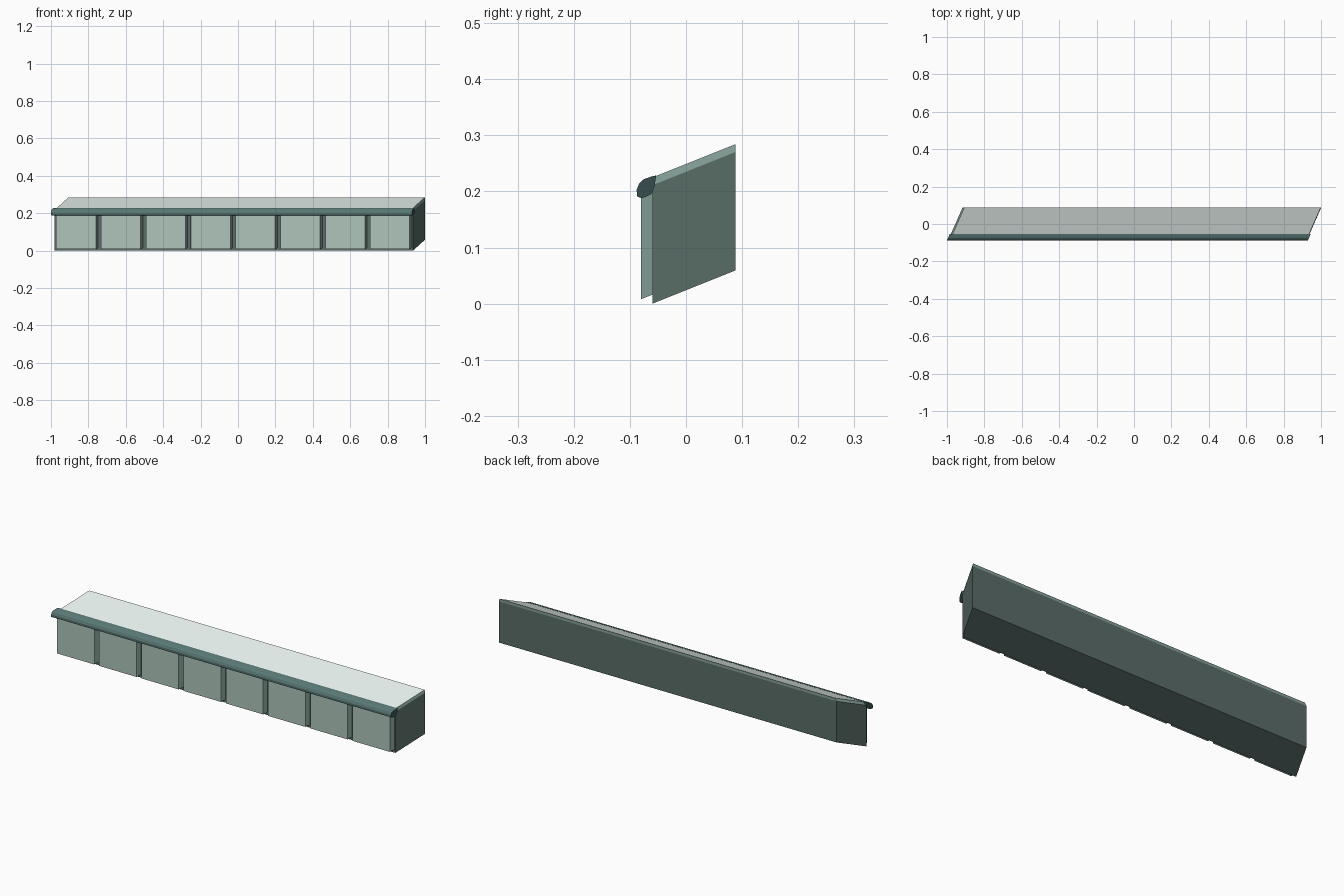
import bpy
import bmesh

if "Cube" in bpy.data.objects:
    bpy.data.objects.remove(bpy.data.objects["Cube"])

Y0, Y1 = -0.06, 0.088      # front and back of the cabinet
X0, X1 = -0.982, 0.936     # ends of the cabinet at its front plane
SX, SZ = 0.44, 0.40        # skew of x and z with depth
COUNT = 8
PITCH = (X1 - X0) / COUNT


def material(name, rgb):
    m = bpy.data.materials.new(name)
    m.diffuse_color = (*rgb, 1)
    m.use_nodes = True
    m.node_tree.nodes["Principled BSDF"].inputs["Base Color"].default_value = m.diffuse_color
    return m


def skew(p):
    x, y, z = p
    return (x + SX * (y - Y0), y, z + SZ * (y - Y0))


def loft(name, rings, side_mat, cap_mat=None):
    """Skin a series of equal rings, cap both ends, and skew the result."""
    bm = bmesh.new()
    loops = [[bm.verts.new(skew(p)) for p in ring] for ring in rings]
    n = len(loops[0])
    for a, b in zip(loops, loops[1:]):
        for i in range(n):
            j = (i + 1) % n
            bm.faces.new((a[i], a[j], b[j], b[i]))
    for ring in (loops[0], loops[-1]):
        cap = bm.faces.new(ring)
        cap.material_index = 1 if cap_mat else 0
    bmesh.ops.recalc_face_normals(bm, faces=bm.faces)
    mesh = bpy.data.meshes.new(name)
    bm.to_mesh(mesh)
    bm.free()
    mesh.materials.append(side_mat)
    if cap_mat:
        mesh.materials.append(cap_mat)
    ob = bpy.data.objects.new(name, mesh)
    bpy.context.collection.objects.link(ob)
    return ob


def rect_x(x, y0, y1, z0, z1):
    return [(x, y0, z0), (x, y1, z0), (x, y1, z1), (x, y0, z1)]


def rect_y(y, x0, x1, z0, z1):
    return [(x0, y, z0), (x1, y, z0), (x1, y, z1), (x0, y, z1)]


def rect_z(z, x0, x1, y0, y1):
    return [(x0, y0, z), (x1, y0, z), (x1, y1, z), (x0, y1, z)]


dark = material("cabinet_dark_green", (0.10, 0.154, 0.138))
mid = material("edge_green", (0.24, 0.35, 0.32))
panel = material("panel_sage", (0.43, 0.555, 0.50))
pale = material("top_pale", (0.785, 0.87, 0.84))
teal = material("rail_teal", (0.10, 0.19, 0.18))
deep = material("rail_end_teal", (0.04, 0.076, 0.077))

for i in range(COUNT):
    a, b = X0 + PITCH * i, X0 + PITCH * (i + 1)
    # Cabinet bay
    loft(f"cabinet_bay_{i + 1}",
         [rect_x(a, Y0, Y1, 0.0, 0.211), rect_x(b, Y0, Y1, 0.0, 0.211)], dark)
    # Raised front panel
    loft(f"front_panel_{i + 1}",
         [rect_y(Y0, a + 0.010, b - 0.006, 0.016, 0.205),
          rect_y(-0.08, a + 0.019, b - 0.009, 0.016, 0.205)], mid, panel)

# Counter top with sloped ends
loft("counter_top",
     [rect_z(0.211, X0, X1, Y0, Y1),
      rect_z(0.225, X0 + 0.01, X1 - 0.003, Y0, Y1)], mid, pale)

# Faceted rounded rail along the front edge, flat shaded
profile = [(-0.053, 0.2285), (-0.062, 0.2265), (-0.075, 0.222), (-0.083, 0.215),
           (-0.088, 0.203), (-0.087, 0.191), (-0.079, 0.188),
           (-0.070, 0.191), (-0.061, 0.196), (-0.056, 0.210)]
loft("front_rail",
     [[(x, y, z - SZ * (y - Y0)) for y, z in profile]
      for x in (-0.988, X1 + 0.006)], teal, deep)
